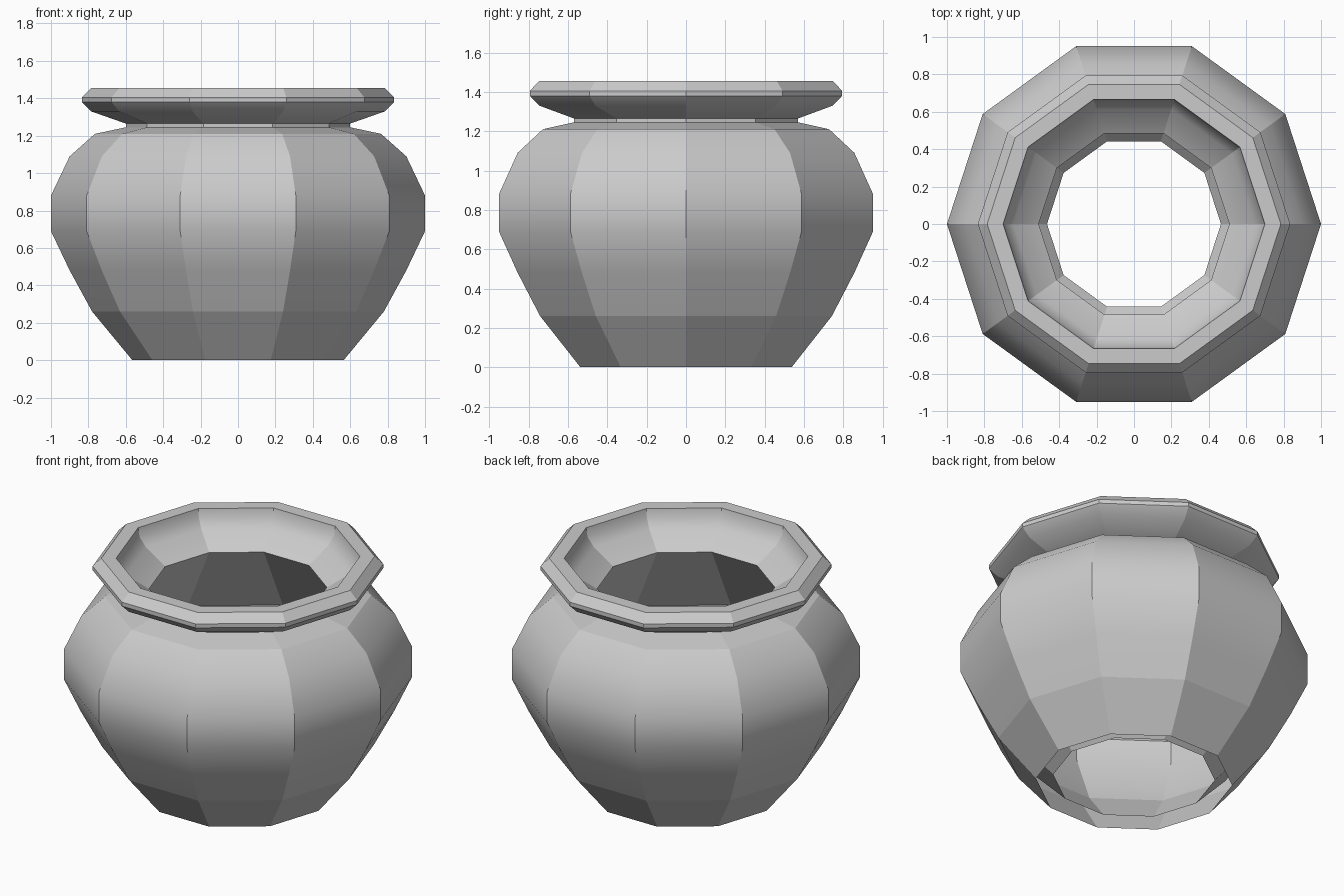
import bpy
import bmesh
from math import cos, sin, pi, radians

if "Cube" in bpy.data.objects:
    bpy.data.objects.remove(bpy.data.objects["Cube"])

SIDES = 10

# Outer wall profile from foot to rim: (radius, height)
outer = [(0.565, 0), (0.78, 0.26), (0.90, 0.48), (1.0, 0.69), (1.0, 0.88),
         (0.90, 1.09), (0.765, 1.21), (0.60, 1.245), (0.60, 1.265),
         (0.785, 1.33), (0.835, 1.38), (0.835, 1.405), (0.785, 1.455)]

# Inner wall from rim back down to the open foot
inner = [(0.70, 1.455), (0.69, 1.40), (0.645, 1.345), (0.51, 1.26),
         (0.88, 0.76), (0.88, 0.62), (0.685, 0.26), (0.465, 0.03)]


def lathe(name, profile, sides):
    """Revolve a profile around z; vertical and strong edges stay sharp."""
    bm = bmesh.new()
    rings = [[bm.verts.new((r * cos(2 * pi * j / sides),
                            r * sin(2 * pi * j / sides), z))
              for j in range(sides)] for r, z in profile]
    for a, b in zip(rings, rings[1:]):
        for j in range(sides):
            k = (j + 1) % sides
            bm.faces.new((a[j], a[k], b[k], b[j])).smooth = True
    bm.normal_update()
    for e in bm.edges:
        dz = abs(e.verts[0].co.z - e.verts[1].co.z)
        low_crease = dz < 1e-4 and abs(e.verts[0].co.z - 0.26) < 0.01
        e.smooth = not (dz > 1e-4 or low_crease
                        or e.calc_face_angle(0) > radians(30))
    mesh = bpy.data.meshes.new(name)
    bm.to_mesh(mesh)
    bm.free()
    obj = bpy.data.objects.new(name, mesh)
    bpy.context.collection.objects.link(obj)
    return obj


# Pot: one continuous shell, open at the mouth and at the foot
lathe("pot", outer + inner, SIDES)
